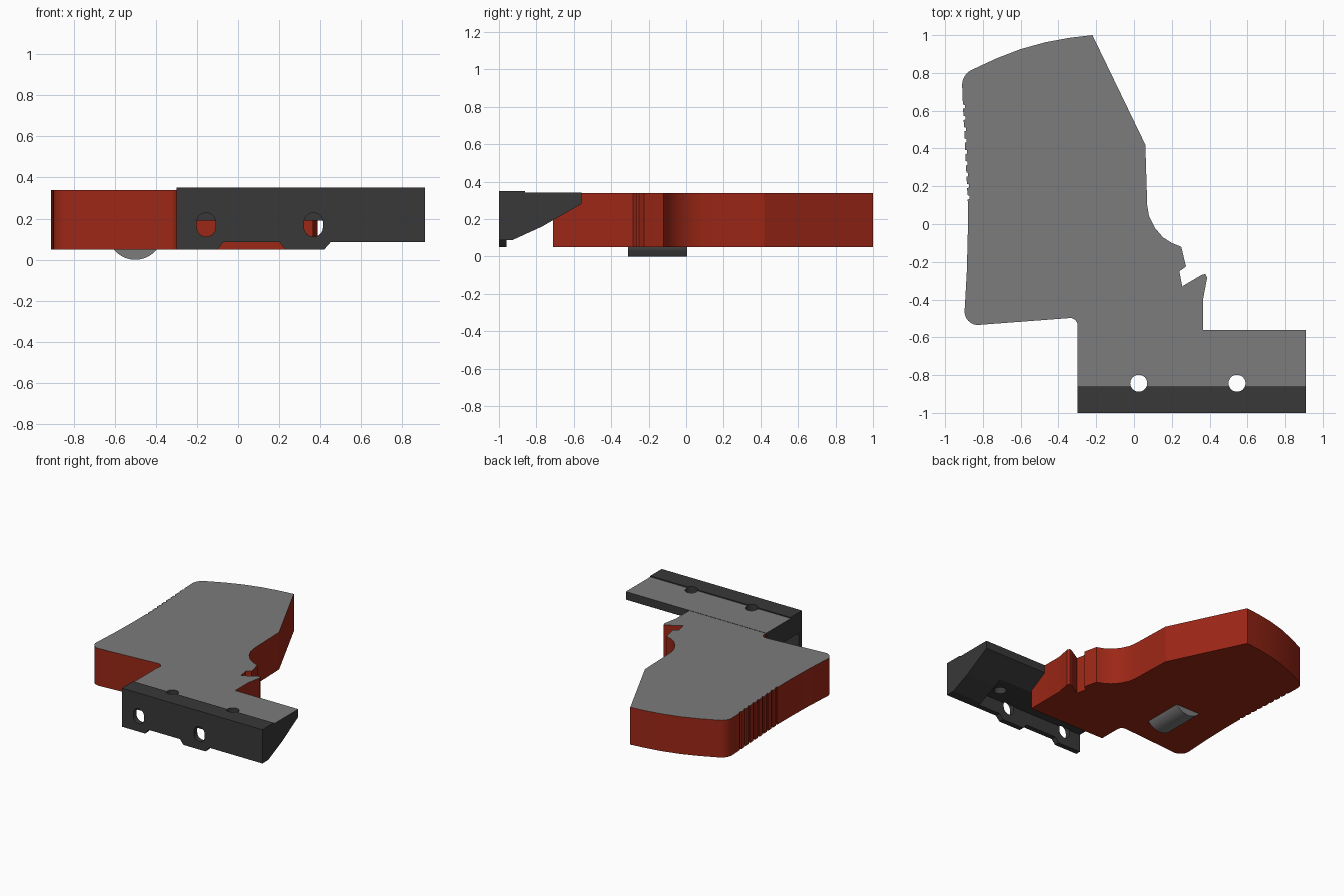
import bpy, bmesh, math

if "Cube" in bpy.data.objects:
    bpy.data.objects.remove(bpy.data.objects["Cube"])


def material(name, rgb):
    m = bpy.data.materials.new(name)
    m.diffuse_color = (*rgb, 1)
    m.use_nodes = True
    m.node_tree.nodes["Principled BSDF"].inputs["Base Color"].default_value = m.diffuse_color
    return m


RED = material("red", (0.33, 0.02, 0.008))
DARK = material("dark", (0.04, 0.04, 0.04))
GREY = material("grey", (0.2, 0.2, 0.2))


def prism(name, pts, axis, lo, hi):
    """Extrude a 2D outline along an axis from lo to hi."""
    place = {"X": lambda a, b, t: (t, a, b),
             "Y": lambda a, b, t: (a, t, b),
             "Z": lambda a, b, t: (a, b, t)}[axis]
    bm = bmesh.new()
    rings = [[bm.verts.new(place(a, b, t)) for a, b in pts] for t in (lo, hi)]
    bm.faces.new(rings[0])
    bm.faces.new(rings[1])
    n = len(pts)
    for i in range(n):
        j = (i + 1) % n
        bm.faces.new((rings[0][i], rings[0][j], rings[1][j], rings[1][i]))
    bmesh.ops.recalc_face_normals(bm, faces=bm.faces)
    me = bpy.data.meshes.new(name)
    bm.to_mesh(me)
    bm.free()
    ob = bpy.data.objects.new(name, me)
    bpy.context.collection.objects.link(ob)
    return ob


def arc(cx, cy, r, a0, a1, n):
    return [(cx + r * math.cos(math.radians(a0 + (a1 - a0) * i / n)),
             cy + r * math.sin(math.radians(a0 + (a1 - a0) * i / n)))
            for i in range(n + 1)]


def cut(target, cutter):
    cutter.hide_render = True
    mod = target.modifiers.new("cut", "BOOLEAN")
    mod.operation = "DIFFERENCE"
    mod.solver = "EXACT"
    mod.object = cutter
    bpy.context.view_layer.objects.active = target
    bpy.ops.object.modifier_apply(modifier=mod.name)
    bpy.data.objects.remove(cutter, do_unlink=True)


def paint(ob, side, top=None, top_from=-2):
    """Side colour everywhere, optional other colour on the upper face."""
    ob.data.materials.clear()
    ob.data.materials.append(side)
    if top:
        ob.data.materials.append(top)
    for p in ob.data.polygons:
        up = p.normal.z > 0.9 and p.center.z > 0.3 and p.center.y > top_from
        p.material_index = 1 if top and up else 0


# Body outline, clockwise from the rear tip
outline = [(-0.22, 1.0), (0.06, 0.42), (0.07, 0.10)]
outline += [(0.08, 0.04), (0.11, -0.02), (0.153, -0.07), (0.20, -0.1), (0.25, -0.12)]
outline += [(0.275, -0.225), (0.24, -0.25), (0.255, -0.33)]             # hook notch
outline += [(0.36, -0.268), (0.378, -0.265), (0.387, -0.283), (0.365, -0.4)]
outline += [(0.365, -0.71), (-0.298, -0.71)]                            # under the bracket
outline += arc(-0.338, -0.538, 0.04, 0, 94, 6)
outline += arc(-0.825, -0.463, 0.072, 266, 180, 8)
outline += [(-0.885, -0.25), (-0.88, -0.05), (-0.88, 0.12)]
for i in range(9):                                                      # grip serrations
    y = 0.13 + i * 0.06
    x = -0.88 - 0.028 * (y - 0.12) / 0.55
    outline += [(x, y), (x + 0.009, y + 0.003), (x + 0.009, y + 0.02), (x - 0.001, y + 0.023)]
outline += arc(-0.82, 0.735, 0.09, 178, 116, 7)
outline += [(-0.73, 0.876), (-0.6, 0.926), (-0.47, 0.962), (-0.34, 0.986)]

body = prism("body", outline, "Z", 0.05, 0.34)
paint(body, RED, GREY)

# Wedge-shaped mounting bracket
profile = [(-1, 0.087), (-1, 0.35), (-0.86, 0.35), (-0.86, 0.342), (-0.56, 0.342),
           (-0.56, 0.28), (-0.77, 0.16), (-0.93, 0.087)]
bracket = prism("bracket", profile, "X", -0.30, 0.91)

# Pocket underneath, behind the front wall
cut(bracket, prism("pocket_cutter", [(-0.96, 0), (-0.5, 0), (-0.5, 0.19), (-0.96, 0.19)],
                   "X", -0.4, 0.65))

# Vertical screw holes and slotted front holes
for x in (0.025, 0.545):
    cut(bracket, prism("screw_cutter", arc(x, -0.843, 0.045, 0, 345, 23), "Z", 0.0, 0.5))
for x in (-0.155, 0.367):
    slot = arc(x, 0.182, 0.046, 0, 180, 12) + arc(x, 0.158, 0.046, 180, 360, 12)
    cut(bracket, prism("slot_cutter", slot, "Y", -1.1, -0.95))
paint(bracket, DARK, GREY, -0.861)
for p in bracket.data.polygons:
    if p.center.z > 0.345:
        p.material_index = 0

# Lower tabs of the front wall
for i, tab in enumerate([[(-0.30, 0.05), (-0.10, 0.05), (-0.07, 0.087), (-0.30, 0.087)],
                         [(0.23, 0.05), (0.42, 0.05), (0.453, 0.087), (0.20, 0.087)]]):
    paint(prism(f"wall_tab_{i + 1}", tab, "Y", -1.0, -0.96), DARK)

# Rounded foot under the body
foot = prism("foot", arc(-0.5, 0.135, 0.135, 218, 322, 20), "Y", -0.31, 0.005)
paint(foot, GREY)

# Smooth the curved walls, keep edges crisp
for ob in (body, foot):
    bpy.ops.object.select_all(action="DESELECT")
    ob.select_set(True)
    bpy.context.view_layer.objects.active = ob
    bpy.ops.object.shade_smooth_by_angle(angle=math.radians(20))
